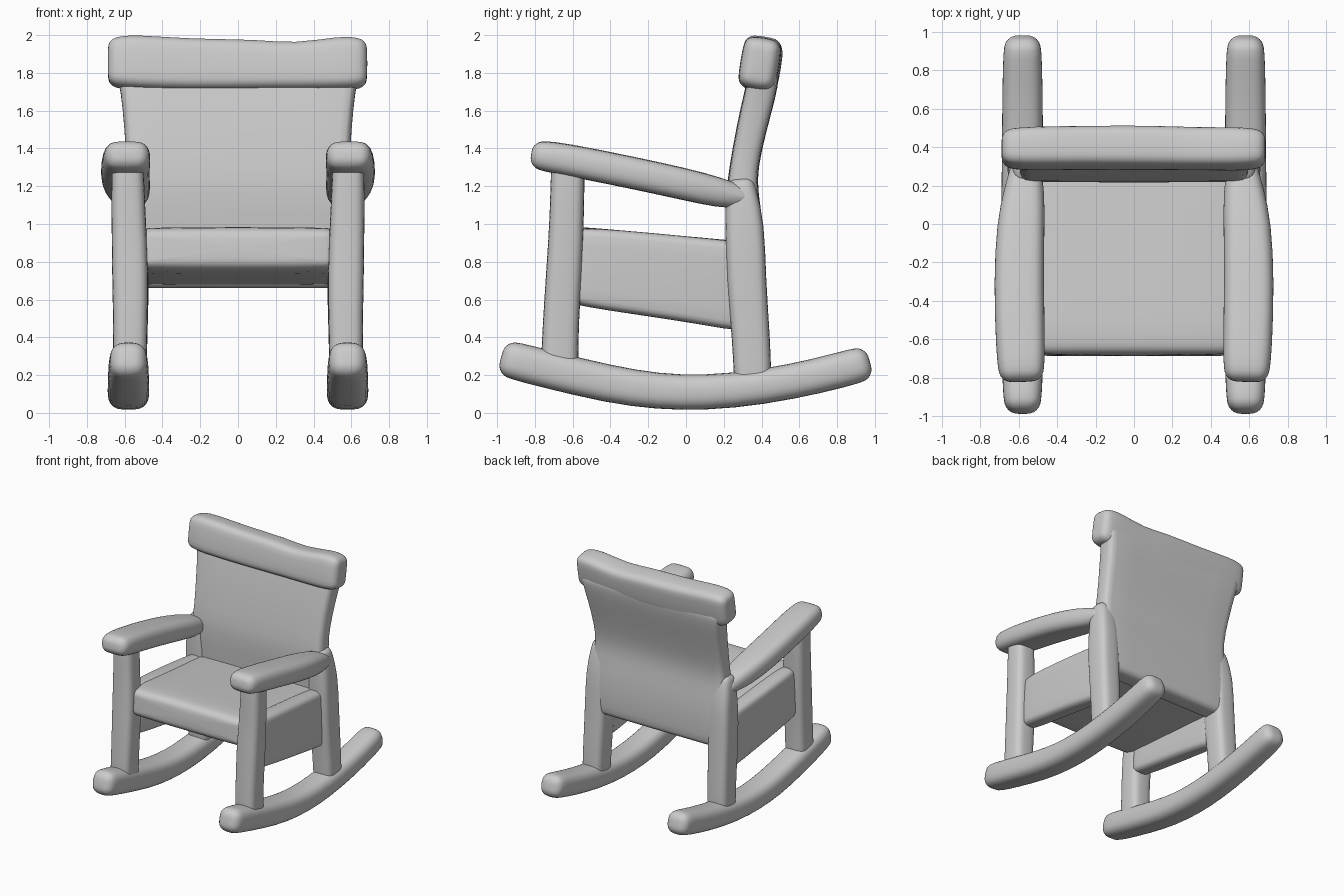
import bpy, bmesh, math
from mathutils import Vector


def ring(bm, c, s, n, hs, hn, r):
    """Rounded-rectangle loop around c, spanned by directions s and n."""
    r = max(min(r, hs * 0.98, hn * 0.98), 0.002)
    verts = []
    for k, (sx, sy) in enumerate(((1, 1), (-1, 1), (-1, -1), (1, -1))):
        for j in range(4):
            a = math.pi / 2 * (k + j / 3)
            u = sx * (hs - r) + r * math.cos(a)
            v = sy * (hn - r) + r * math.sin(a)
            verts.append(bm.verts.new(c + s * u + n * v))
    return verts


def loft(name, stations, r, side=(1, 0, 0), mirror=False):
    """Soft block swept through stations (x, y, z, half side, half thickness)."""
    bm = bmesh.new()
    pts = [Vector(p[:3]) for p in stations]
    last = len(pts) - 1
    rings = []
    for i, p in enumerate(stations):
        t = (pts[min(i + 1, last)] - pts[max(i - 1, 0)]).normalized()
        s = Vector(side)
        s = (s - t * s.dot(t)).normalized()
        n = t.cross(s)
        if 0 < i < last:
            rings.append(ring(bm, pts[i], s, n, p[3], p[4], r))
            continue
        # rounded ends
        e = min(r, p[3] * 0.8, p[4] * 0.8)
        out = t if i else -t
        angles = [0, 30, 60, 85]
        for a in (angles if i else reversed(angles)):
            a = math.radians(a)
            d = e * (1 - math.cos(a))
            c = pts[i] - out * e * (1 - math.sin(a))
            rings.append(ring(bm, c, s, n, p[3] - d, p[4] - d, r - d * 0.8))
    for a, b in zip(rings, rings[1:]):
        for k in range(len(a)):
            m = (k + 1) % len(a)
            bm.faces.new((a[k], a[m], b[m], b[k]))
    bm.faces.new(rings[0])
    bm.faces.new(rings[-1])
    bmesh.ops.recalc_face_normals(bm, faces=bm.faces)
    me = bpy.data.meshes.new(name)
    bm.to_mesh(me)
    bm.free()
    me.shade_smooth()
    ob = bpy.data.objects.new(name, me)
    bpy.context.collection.objects.link(ob)
    sub = ob.modifiers.new("soften", 'SUBSURF')
    sub.levels = sub.render_levels = 1
    if mirror:
        ob.modifiers.new("mirror", 'MIRROR')
    return ob


# curved rockers
loft("rocker", [
    (0.58, -0.98, 0.295, 0.10, 0.10), (0.58, -0.75, 0.235, 0.107, 0.10),
    (0.58, -0.40, 0.15, 0.11, 0.10), (0.58, -0.15, 0.113, 0.11, 0.095),
    (0.58, 0.10, 0.105, 0.11, 0.093), (0.58, 0.40, 0.135, 0.107, 0.093),
    (0.58, 0.70, 0.195, 0.105, 0.093), (0.58, 0.975, 0.27, 0.10, 0.095)],
    0.07, mirror=True)

# legs
loft("front_leg", [
    (0.575, -0.67, 0.18, 0.09, 0.10), (0.57, -0.665, 0.45, 0.09, 0.095),
    (0.57, -0.645, 0.75, 0.097, 0.095), (0.58, -0.63, 1.05, 0.09, 0.09),
    (0.585, -0.625, 1.36, 0.085, 0.09)], 0.055, mirror=True)
loft("rear_leg", [
    (0.575, 0.355, 0.12, 0.09, 0.10), (0.57, 0.345, 0.40, 0.09, 0.10),
    (0.565, 0.318, 0.70, 0.095, 0.105), (0.565, 0.312, 1.0, 0.09, 0.105),
    (0.55, 0.285, 1.24, 0.08, 0.08)], 0.055, mirror=True)

# armrests
loft("armrest", [
    (0.585, -0.82, 1.37, 0.12, 0.08), (0.59, -0.65, 1.345, 0.128, 0.085),
    (0.60, -0.30, 1.275, 0.13, 0.085), (0.59, 0.0, 1.21, 0.125, 0.085),
    (0.57, 0.18, 1.165, 0.105, 0.08), (0.56, 0.34, 1.135, 0.08, 0.06)],
    0.065, mirror=True)

# seat cushion and the deeper side panels
loft("seat", [
    (0, -0.685, 0.872, 0.52, 0.115), (0, -0.56, 0.862, 0.54, 0.125),
    (0, -0.20, 0.83, 0.54, 0.122), (0, 0.38, 0.785, 0.54, 0.118)], 0.06)
loft("side_panel", [
    (0.545, -0.60, 0.78, 0.07, 0.205), (0.548, -0.40, 0.757, 0.075, 0.215),
    (0.548, 0.0, 0.71, 0.075, 0.225), (0.545, 0.32, 0.665, 0.065, 0.235)],
    0.05, mirror=True)

# tilted backrest, bending upright below the arms
loft("backrest", [
    (0, 0.325, 0.66, 0.59, 0.09), (0, 0.322, 0.95, 0.60, 0.095),
    (0, 0.295, 1.17, 0.60, 0.085), (0, 0.305, 1.30, 0.59, 0.075),
    (0, 0.345, 1.50, 0.60, 0.08), (0, 0.395, 1.70, 0.62, 0.085),
    (0, 0.425, 1.84, 0.64, 0.08)], 0.055)

# thick top rail with a slightly uneven upper edge
loft("top_rail", [
    (-0.69, 0.392, 1.855, 0.135, 0.098), (-0.55, 0.392, 1.855, 0.145, 0.105),
    (-0.25, 0.397, 1.838, 0.137, 0.105), (0.1, 0.397, 1.84, 0.135, 0.108),
    (0.30, 0.392, 1.828, 0.122, 0.104), (0.55, 0.39, 1.85, 0.143, 0.105),
    (0.685, 0.39, 1.85, 0.135, 0.098)], 0.06, side=(0, 0.16, 1))
